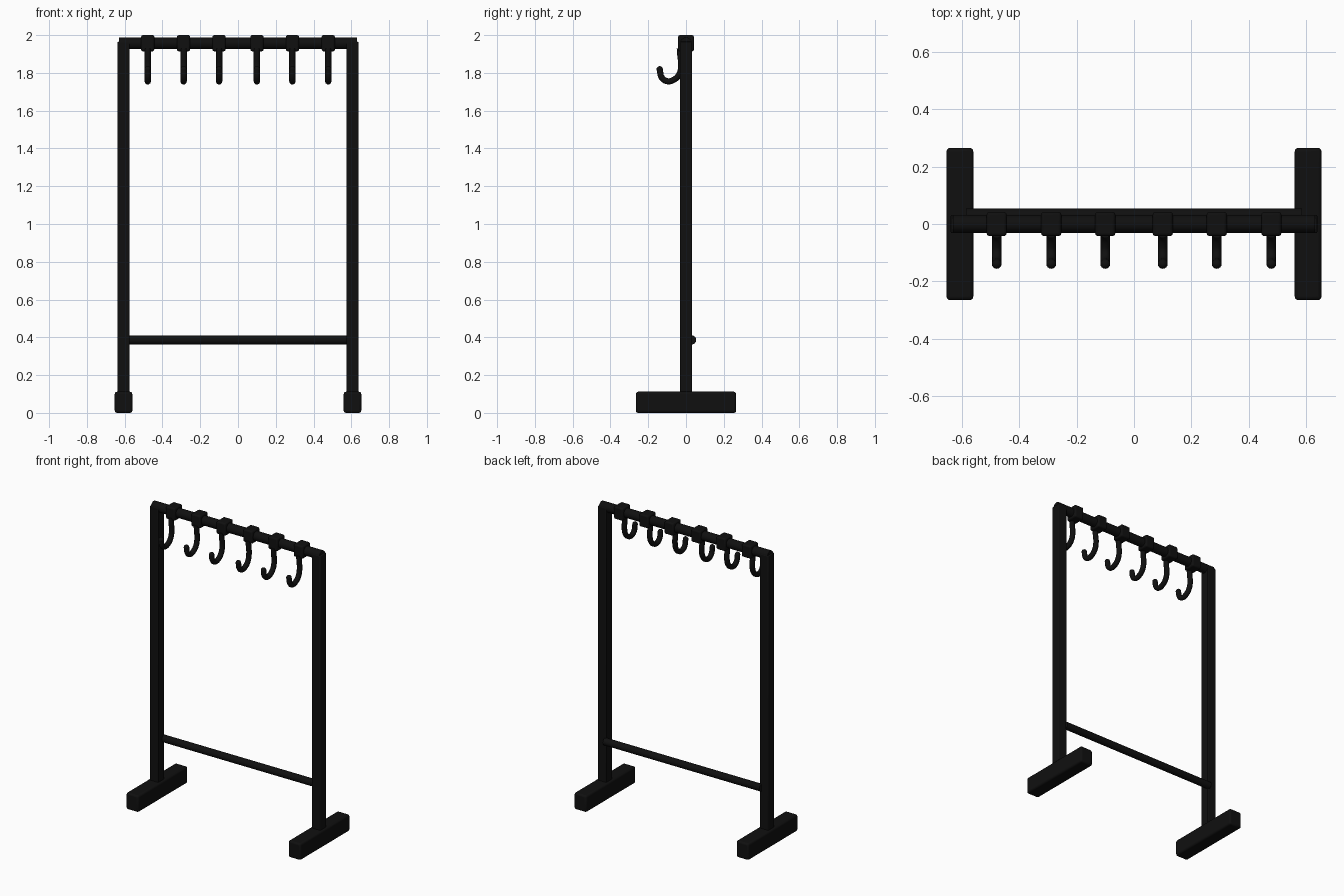
import bpy
from math import pi

cube = bpy.data.objects.get("Cube")
if cube:
    bpy.data.objects.remove(cube, do_unlink=True)

# Single painted-metal colour
black = bpy.data.materials.new("matte_black")
black.use_nodes = True
colour = (0.005, 0.005, 0.005, 1)
black.diffuse_color = colour
black.node_tree.nodes["Principled BSDF"].inputs["Base Color"].default_value = colour


def box(name, centre, size, bevel):
    bpy.ops.mesh.primitive_cube_add(size=1, location=centre)
    ob = bpy.context.object
    ob.name = name
    ob.scale = size
    bpy.ops.object.transform_apply(location=False, rotation=False, scale=True)
    mod = ob.modifiers.new("rounded_edges", "BEVEL")
    mod.width = bevel
    mod.segments = 3
    ob.data.materials.append(black)
    bpy.ops.object.shade_smooth_by_angle()
    return ob


def rod(name, centre, radius, length):
    bpy.ops.mesh.primitive_cylinder_add(
        vertices=32, radius=radius, depth=length, location=centre, rotation=(0, pi / 2, 0))
    ob = bpy.context.object
    ob.name = name
    ob.data.materials.append(black)
    bpy.ops.object.shade_smooth_by_angle()
    return ob


def hook(name, x):
    # J-shaped path in the side plane, as (y, z)
    path = [(-0.033, 1.93), (-0.03, 1.89), (-0.025, 1.84), (-0.037, 1.79), (-0.068, 1.762),
            (-0.1, 1.756), (-0.128, 1.775), (-0.139, 1.819)]
    curve = bpy.data.curves.new(name, "CURVE")
    curve.dimensions = "3D"
    curve.bevel_depth = 0.017
    curve.bevel_resolution = 3
    curve.use_fill_caps = True
    spline = curve.splines.new("BEZIER")
    spline.bezier_points.add(len(path) - 1)
    spline.resolution_u = 5
    for p, (y, z) in zip(spline.bezier_points, path):
        p.co = (0, y, z)
        p.handle_left_type = p.handle_right_type = "AUTO"
    ob = bpy.data.objects.new(name, curve)
    ob.location.x = x
    bpy.context.collection.objects.link(ob)
    curve.materials.append(black)
    # Rounded tip
    y, z = path[-1]
    bpy.ops.mesh.primitive_uv_sphere_add(segments=16, ring_count=8, radius=0.017, location=(x, y, z))
    tip = bpy.context.object
    tip.name = name + "_tip"
    tip.data.materials.append(black)
    bpy.ops.object.shade_smooth()


# Feet and uprights
for side, s in (("left", 1), ("right", -1)):
    box(side + "_foot", (s * 0.606, 0, 0.056), (0.093, 0.53, 0.112), 0.012)
    box(side + "_post", (s * 0.606, 0, 1.015), (0.064, 0.064, 1.9), 0.005)

# Horizontal bars
rod("top_bar", (0, 0, 1.957), 0.031, 1.26)
rod("lower_bar", (0, 0.03, 0.386), 0.024, 1.17)

# Clamps with hanging hooks
for side, s in (("left", 1), ("right", -1)):
    for i, x in enumerate((0.1, 0.288, 0.478), 1):
        box(f"{side}_clamp_{i}", (s * x, 0, 1.957), (0.07, 0.084, 0.086), 0.01)
        hook(f"{side}_hook_{i}", s * x)
